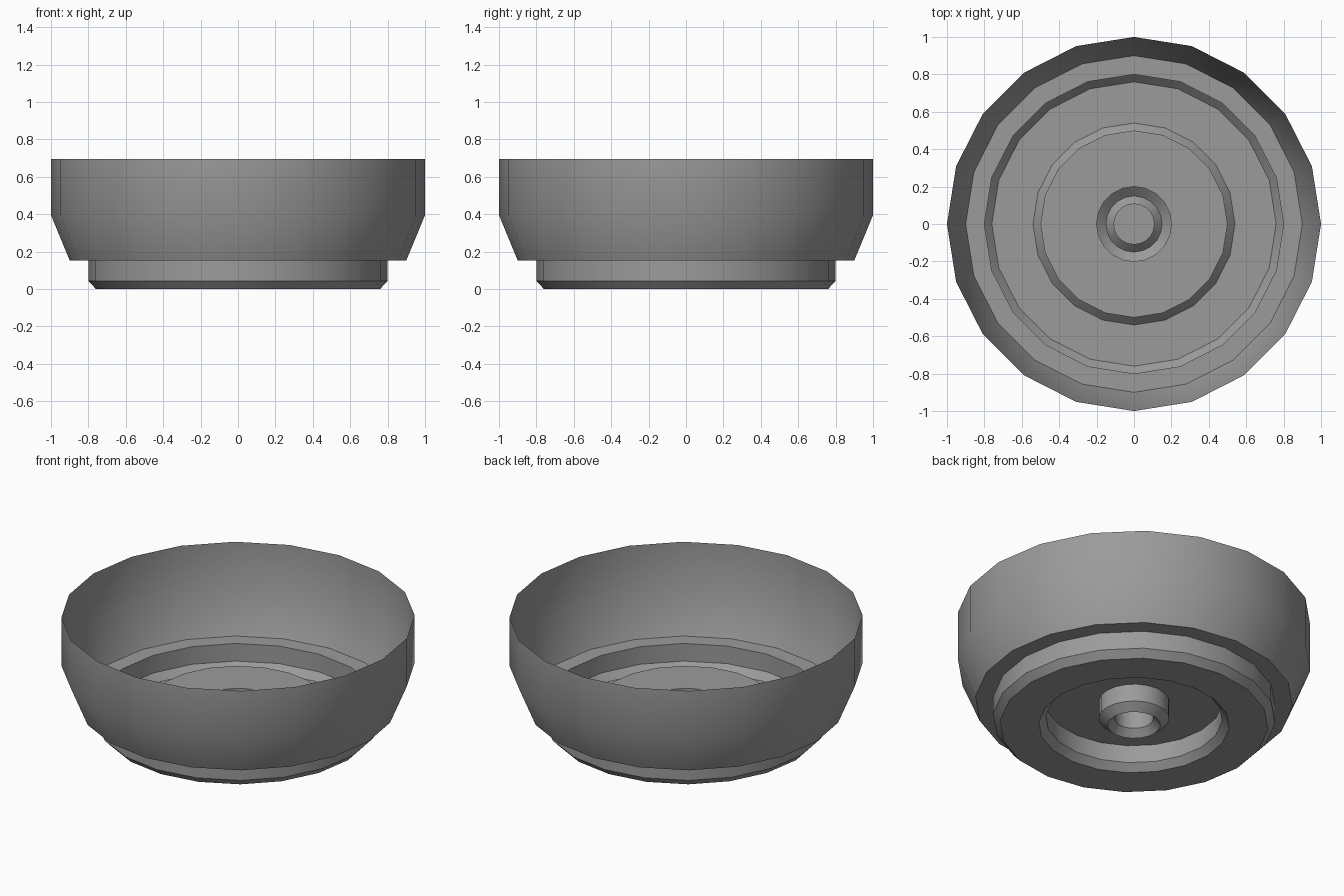
import bpy
import bmesh
from math import cos, sin, tau, radians

SIDES = 20
LEDGE = 0.153    # height of the ledge and the inner floor
BEVEL = 0.043    # height of the small bevels

cube = bpy.data.objects.get("Cube")
if cube:
    bpy.data.objects.remove(cube, do_unlink=True)

grey = bpy.data.materials.new("plain grey")
grey.use_nodes = True
color = (0.33, 0.33, 0.33, 1)
grey.diffuse_color = color
grey.node_tree.nodes["Principled BSDF"].inputs["Base Color"].default_value = color


def lathe(name, profile, cap=False):
    """Spin a (radius, height) profile, listed from the outside in, into a thin shell."""
    bm = bmesh.new()
    rings = [[bm.verts.new((r * cos(tau * i / SIDES), r * sin(tau * i / SIDES), z))
              for i in range(SIDES)] for r, z in profile]
    for upper, lower in zip(rings, rings[1:]):
        for i in range(SIDES):
            j = (i + 1) % SIDES
            bm.faces.new((upper[i], lower[i], lower[j], upper[j]))
    if cap:
        bm.faces.new(list(reversed(rings[-1])))
    mesh = bpy.data.meshes.new(name)
    bm.to_mesh(mesh)
    bm.free()
    mesh.materials.append(grey)
    obj = bpy.data.objects.new(name, mesh)
    bpy.context.collection.objects.link(obj)
    bpy.ops.object.select_all(action="DESELECT")
    obj.select_set(True)
    bpy.context.view_layer.objects.active = obj
    bpy.ops.object.shade_smooth_by_angle(angle=radians(30))
    return obj


# Open wall, tapering in to a flat ledge
lathe("bowl_wall", [(1, 0.695), (1, 0.395), (0.9, LEDGE), (0.8, LEDGE)])

# Hollow foot ring with bevelled edges
lathe("foot_ring", [(0.8, LEDGE), (0.8, BEVEL), (0.76, 0), (0.54, 0),
                    (0.5, BEVEL), (0.5, LEDGE)])

# Raised floor inside the foot
lathe("floor", [(0.5, LEDGE), (0.2, LEDGE)])

# Central hub with a bevelled lip and a closed socket
lathe("hub", [(0.2, LEDGE), (0.2, BEVEL), (0.15, 0), (0.11, BEVEL), (0.11, LEDGE)], cap=True)
